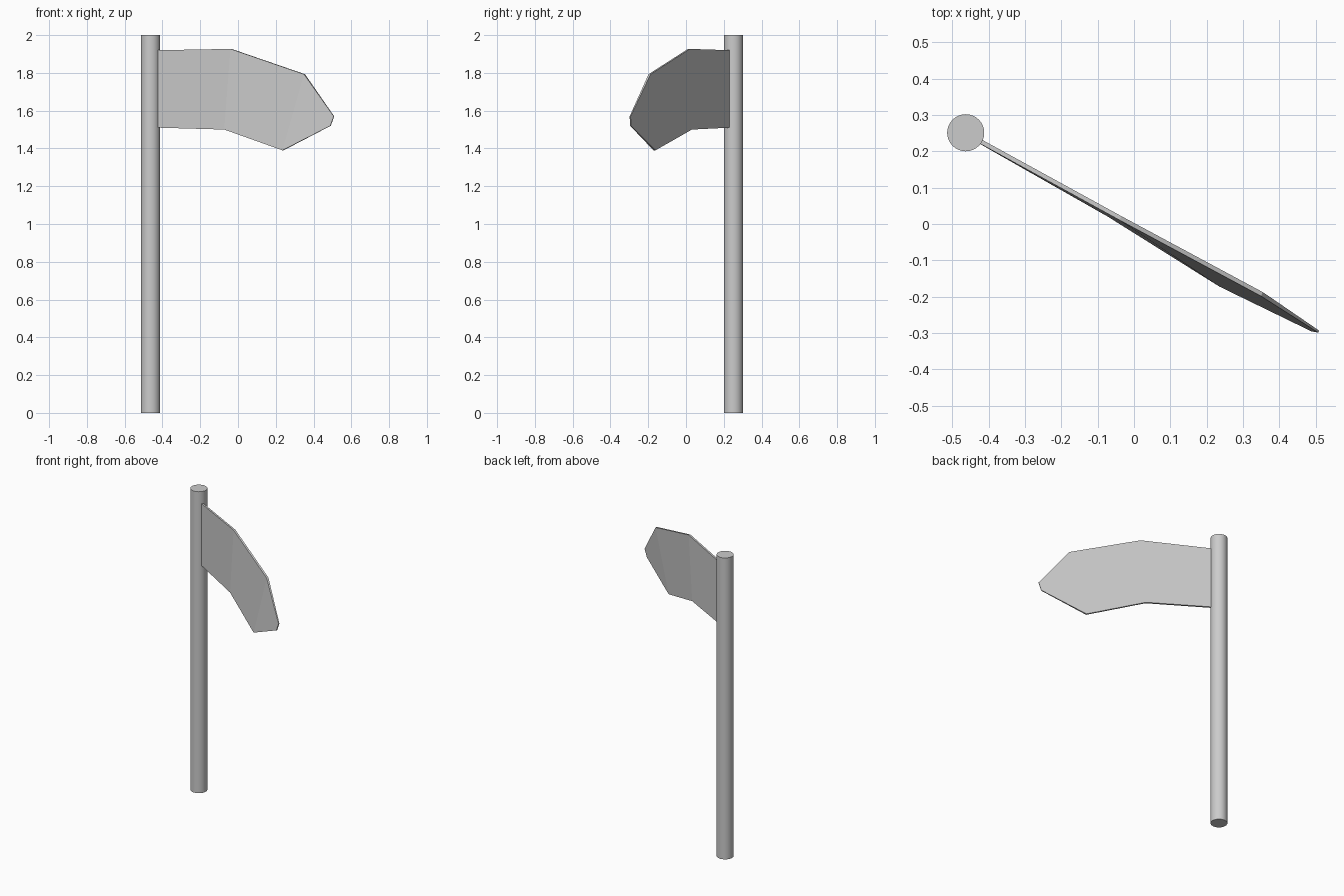
import bpy, bmesh
from mathutils import Vector

if "Cube" in bpy.data.objects:
    bpy.data.objects.remove(bpy.data.objects["Cube"])

# Pole
bpy.ops.mesh.primitive_cylinder_add(vertices=32, radius=0.051, depth=2.0,
                                    location=(-0.463, 0.251, 1.0))
pole = bpy.context.object
pole.name = "pole"
bpy.ops.object.shade_smooth_by_angle()

# Flag: (top, bottom) mid-surface points from the pole to the tip, with half thickness
columns = [
    ((-0.420, 0.226, 1.92), (-0.420, 0.225, 1.51), 0.006),
    ((-0.037, 0.016, 1.927), (-0.070, 0.026, 1.50), 0.006),
    ((0.352, -0.193, 1.793), (0.238, -0.167, 1.39), 0.006),
    ((0.508, -0.296, 1.57), (0.490, -0.293, 1.52), 0.003),
]
across = Vector((-0.48, -0.88, 0)).normalized()
bm = bmesh.new()
rings = []
for top, bottom, half in columns:
    t, b, o = Vector(top), Vector(bottom), across * half
    rings.append([bm.verts.new(p) for p in (t + o, b + o, b - o, t - o)])
for r, s in zip(rings, rings[1:]):
    for i in range(4):
        j = (i + 1) % 4
        bm.faces.new((r[i], r[j], s[j], s[i]))
bm.faces.new(rings[0])
bm.faces.new(rings[-1])
bmesh.ops.recalc_face_normals(bm, faces=bm.faces)
mesh = bpy.data.meshes.new("flag")
bm.to_mesh(mesh)
bm.free()
flag = bpy.data.objects.new("flag", mesh)
bpy.context.collection.objects.link(flag)
